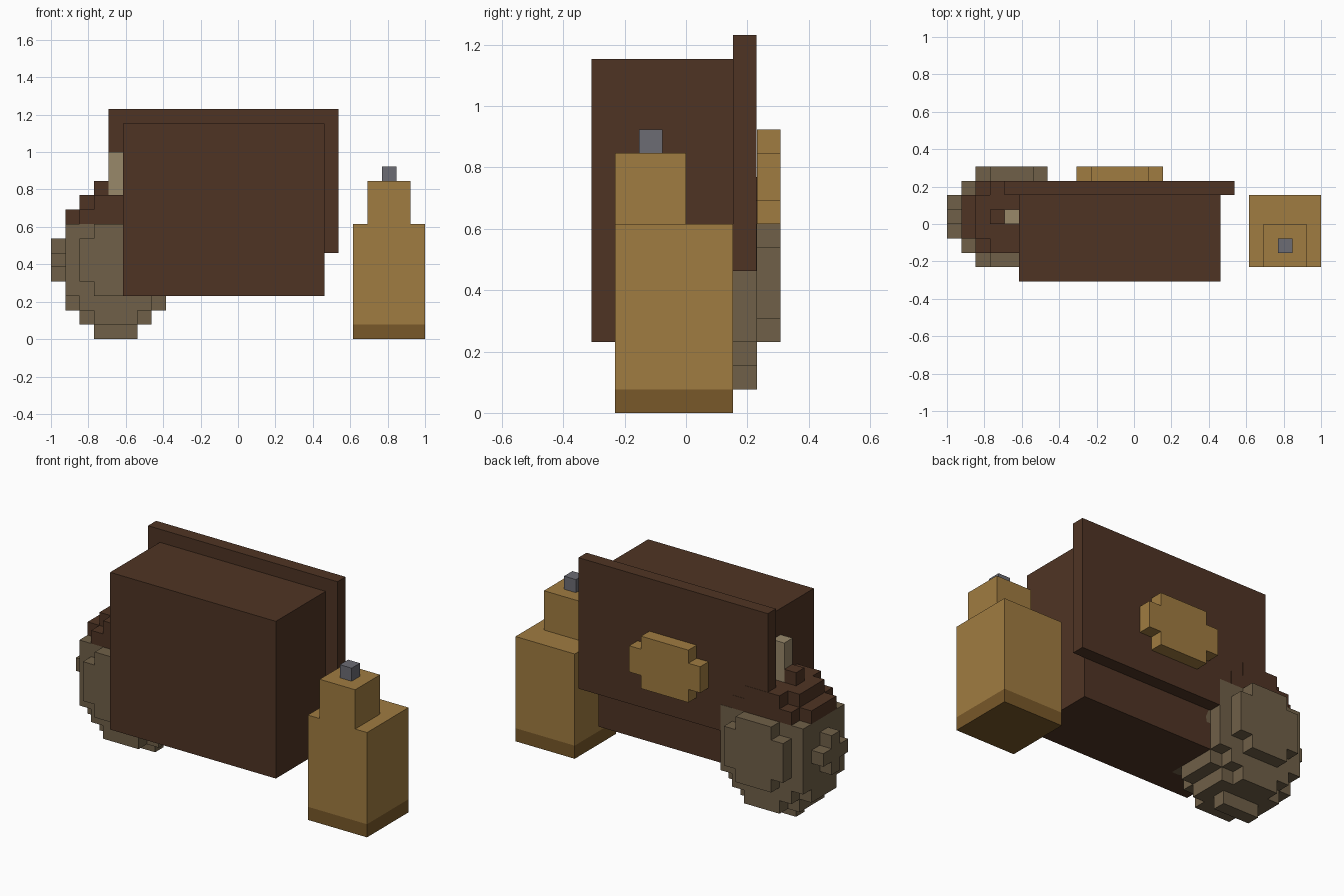
import bpy, bmesh
from mathutils import Vector

if "Cube" in bpy.data.objects:
    bpy.data.objects.remove(bpy.data.objects["Cube"])

U = 1 / 13                      # size of one block
ORIGIN = Vector((13, 4, 0))     # block coordinates of the world origin


def material(name, hex_code):
    srgb = [int(hex_code[i:i + 2], 16) / 255 for i in (0, 2, 4)]
    color = [((c + 0.055) / 1.055) ** 2.4 for c in srgb] + [1]
    m = bpy.data.materials.new(name)
    m.use_nodes = True
    m.diffuse_color = color
    m.node_tree.nodes["Principled BSDF"].inputs["Base Color"].default_value = color
    return m


BROWN = material("dark_brown", "4F3424")
GOLD = material("gold", "A07C41")
DARK_GOLD = material("dark_gold", "785829")
STONE = material("stone_brown", "706048")
BEIGE = material("beige", "98886A")
GREY = material("steel_grey", "6C6C74")


def finish(name, bm, mats):
    me = bpy.data.meshes.new(name)
    bm.to_mesh(me)
    bm.free()
    for m in mats:
        me.materials.append(m)
    ob = bpy.data.objects.new(name, me)
    bpy.context.collection.objects.link(ob)
    return ob


def box(name, mat, lo, hi):
    """Box between two corners given in blocks."""
    bm = bmesh.new()
    lo, hi = Vector(lo), Vector(hi)
    bmesh.ops.create_cube(bm, size=1)
    for v in bm.verts:
        v.co = ((lo + hi) / 2 + v.co * (hi - lo) - ORIGIN) * U
    return finish(name, bm, [mat])


def blocks(name, mats, cells, paint=lambda cell: 0):
    """Stepped solid: only the outer faces of a set of unit blocks."""
    bm = bmesh.new()
    for cell in cells:
        centre = Vector(cell) + Vector((0.5, 0.5, 0.5))
        for axis in range(3):
            for side in (-1, 1):
                step = Vector((0, 0, 0))
                step[axis] = side
                if tuple(int(a + b) for a, b in zip(cell, step)) in cells:
                    continue
                p = Vector((0, 0, 0))
                p[(axis + 1) % 3] = 0.5
                q = step.cross(p)
                corners = [centre + step / 2 + d for d in (p + q, q - p, -p - q, p - q)]
                face = bm.faces.new([bm.verts.new((c - ORIGIN) * U) for c in corners])
                face.material_index = paint(cell)
    bmesh.ops.remove_doubles(bm, verts=bm.verts, dist=U / 100)
    bmesh.ops.recalc_face_normals(bm, faces=bm.faces)
    return finish(name, bm, mats)


def fill(x0, x1, y0, y1, z0, z1):
    return {(x, y, z) for x in range(x0, x1) for y in range(y0, y1) for z in range(z0, z1)}


# Chest with its raised rear panel and clasp
box("chest_body", BROWN, (5, 0, 3), (19, 6, 15))
box("rear_panel", BROWN, (4, 6, 6), (20, 6.98, 16))
blocks("clasp", [GOLD], fill(9, 15, 7, 8, 9, 11) | fill(10, 14, 7, 8, 8, 12))

# Bottle
box("bottle_base", DARK_GOLD, (21, 1, 0), (26, 6, 1))
box("bottle_body", GOLD, (21, 1, 1), (26, 6, 8))
box("bottle_neck", GOLD, (22, 1, 8), (25, 4, 11))
box("bottle_cap", GREY, (23, 2, 11), (24, 3, 12))

# Round pot: (half width, half depth) rectangles per height step off the middle
STEPS = [
    [(3, 2), (2, 3), (4, 1)],
    [(3, 2), (2, 3), (4, 0)],
    [(3, 2), (1, 3)],
    [(3, 1), (2, 2)],
    [(2, 1), (1, 2)],
    [(1, 0)],
]
pot = set()
for dz, rects in enumerate(STEPS):
    for w, d in rects:
        for z in {5 - dz, 5 + dz}:
            pot |= fill(4 - w, 5 + w, 4 - d, 5 + d, z, z + 1)
pot.discard((4, 4, 10))
blocks("round_pot", [STONE, BROWN], pot, lambda cell: int(cell[2] >= 8))
box("pot_stem", BEIGE, (4, 4, 10), (5, 5, 13))
